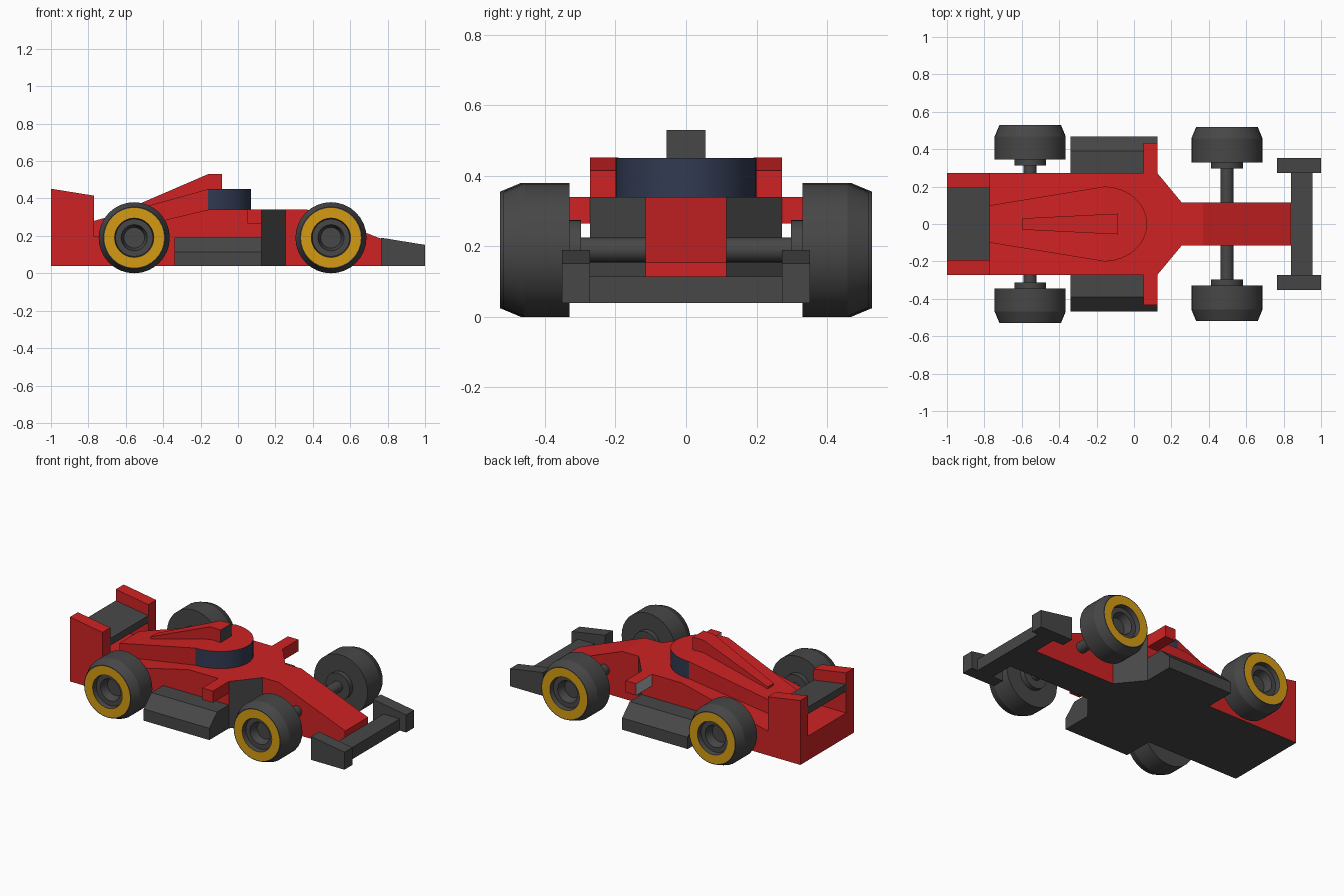
import bpy, bmesh, math

if "Cube" in bpy.data.objects:
    bpy.data.objects.remove(bpy.data.objects["Cube"])


def material(name, rgb):
    m = bpy.data.materials.new(name)
    m.diffuse_color = (*rgb, 1)
    m.use_nodes = True
    m.node_tree.nodes["Principled BSDF"].inputs["Base Color"].default_value = m.diffuse_color
    return m


RED = material("red paint", (0.62, 0.016, 0.017))
GRAY = material("dark gray", (0.063, 0.063, 0.063))
YELLOW = material("yellow ring", (0.66, 0.33, 0.006))
BLUE = material("navy glass", (0.032, 0.043, 0.085))
SILVER = material("mirror gray", (0.45, 0.45, 0.45))


def make(name, verts, faces, mats, rule=None, smooth=False):
    """Build an object; rule(normal, centre) picks the material index."""
    bm = bmesh.new()
    vs = [bm.verts.new(v) for v in verts]
    for f in faces:
        bm.faces.new([vs[i] for i in f])
    bmesh.ops.recalc_face_normals(bm, faces=bm.faces)
    bm.normal_update()
    if rule:
        for f in bm.faces:
            f.material_index = rule(f.normal, f.calc_center_median())
    me = bpy.data.meshes.new(name)
    bm.to_mesh(me)
    bm.free()
    ob = bpy.data.objects.new(name, me)
    bpy.context.collection.objects.link(ob)
    for m in mats:
        me.materials.append(m)
    if smooth:
        bpy.ops.object.select_all(action='DESELECT')
        ob.select_set(True)
        bpy.context.view_layer.objects.active = ob
        bpy.ops.object.shade_smooth_by_angle(angle=math.radians(20))
    return ob


def prism(name, pts, axis, lo, hi, mats, rule=None):
    """Extrude a 2D outline: (x, z) along y, or (y, z) along x."""
    place = (lambda p, t: (p[0], t, p[1])) if axis == 'y' else (lambda p, t: (t, p[0], p[1]))
    n = len(pts)
    verts = [place(p, t) for t in (lo, hi) for p in pts]
    faces = [range(n), range(n, 2 * n)]
    faces += [(i, (i + 1) % n, n + (i + 1) % n, n + i) for i in range(n)]
    return make(name, verts, faces, mats, rule)


def box(name, x0, x1, y0, y1, z0, z1, mats, rule=None):
    return prism(name, [(x0, z0), (x1, z0), (x1, z1), (x0, z1)], 'y', y0, y1, mats, rule)


def lathe(name, profile, x, z, side, mats, rule=None, seg=32):
    """Spin (radius, y) points around an axle line; the ends are capped."""
    verts = [(x + r * math.cos(2 * math.pi * i / seg), side * y,
              z + r * math.sin(2 * math.pi * i / seg)) for r, y in profile for i in range(seg)]
    n = len(profile)
    faces = [range(seg), range((n - 1) * seg, n * seg)]
    for j in range(n - 1):
        for i in range(seg):
            k = (i + 1) % seg
            faces.append((j * seg + i, j * seg + k, (j + 1) * seg + k, (j + 1) * seg + i))
    return make(name, verts, faces, mats, rule, smooth=True)


FLOOR = 0.04

# Body: box sections (x, half width, top), dark underside and shoulder panels
sections = [(-1, .272, .195), (-.77, .272, .195), (-.16, .272, .34), (.125, .272, .34),
            (.255, .115, .34), (.37, .115, .34), (.84, .115, .155)]
verts, faces = [], []
for x, w, top in sections:
    verts += [(x, -w, FLOOR), (x, w, FLOOR), (x, w, top), (x, -w, top)]
for s in range(len(sections) - 1):
    for i in range(4):
        a, b = s * 4 + i, s * 4 + (i + 1) % 4
        faces.append((a, b, b + 4, a + 4))
last = 4 * (len(sections) - 1)
faces += [(0, 1, 2, 3), range(last, last + 4)]
make("body", verts, faces, [RED, GRAY],
     lambda n, c: 1 if n.z < -.9 or (abs(n.y) > .3 and n.x > .3) else 0)

# Cockpit: tapered rear and rounded front with a glass band
SEG = 24
front = [(-.16 + .23 * math.cos(t), .2 * math.sin(t))
         for t in (-math.pi / 2 + math.pi * i / SEG for i in range(SEG + 1))]
outline = front + [(-.77, .1), (-.77, -.1)]
n = len(outline)
verts = [(x, y, .15) for x, y in outline]
verts += [(x, y, .28 if x < -.5 else .45) for x, y in outline]
faces = [(i, (i + 1) % n, n + (i + 1) % n, n + i) for i in range(n)]
faces += [range(n), range(n, n + SEG + 1), (n, n + SEG, n + SEG + 1, n + SEG + 2)]
make("cockpit", verts, faces, [RED, BLUE],
     lambda nm, c: 1 if abs(nm.z) < .1 and c.x > -.17 else 0, smooth=True)

# Air intake: wedge above the engine, dark opening in front
verts = []
for x, w, top in [(-.6, .03, .34), (-.16, .052, .53), (-.085, .055, .53)]:
    verts += [(x, -w, .3), (x, w, .3), (x, w, top), (x, -w, top)]
faces = [(0, 1, 2, 3), (8, 9, 10, 11)]
for s in (0, 4):
    faces += [(s + i, s + (i + 1) % 4, s + 4 + (i + 1) % 4, s + 4 + i) for i in range(4)]
make("air_intake", verts, faces, [RED, GRAY], lambda nm, c: 1 if nm.x > .9 else 0)

# Wing elements between the end plates
box("front_wing", .84, .955, -.275, .275, FLOOR, .115, [GRAY])
prism("rear_wing", [(-1, .335), (-.77, .30), (-.77, .345), (-1, .38)], 'y', -.195, .195, [GRAY])

for side, label in ((1, "left"), (-1, "right")):
    def span(a, b):
        return sorted((side * a, side * b))

    # End plates
    prism(f"rear_end_plate_{label}", [(-1, .195), (-.77, .195), (-.77, .415), (-1, .452)],
          'y', *span(.192, .272), [RED])
    prism(f"front_end_plate_{label}", [(.765, FLOOR), (1, FLOOR), (1, .152), (.765, .19)],
          'y', *span(.272, .352), [GRAY])

    # Side pod with bevelled outer edge
    prism(f"side_pod_{label}", [(side * y, z) for y, z in
          [(.26, FLOOR), (.468, FLOOR), (.468, .115), (.39, .19), (.26, .19)]],
          'x', -.34, .125, [GRAY])

    # Mirror arm, reflective at the back
    box(f"mirror_{label}", .05, .125, *span(.26, .432), .265, .34, [RED, SILVER],
        lambda nm, c: 1 if nm.x < -.9 else 0)

    # Wheels with yellow ring and recessed hub, plus inner hub and axle
    for end, x, inner, outer in (("rear", -.555, .345, .528), ("front", .497, .33, .518)):
        lathe(f"{end}_wheel_{label}",
              [(.19, inner), (.19, outer - .06), (.165, outer), (.16, outer), (.105, outer),
               (.10, outer - .03), (.07, outer - .03), (.055, outer - .08)],
              x, .19, side, [GRAY, YELLOW],
              lambda nm, c: 1 if abs(abs(c.y) - outer) < .001
              and .12 < math.hypot(c.x - x, c.z - .19) < .145 else 0)
        lathe(f"{end}_hub_{label}", [(.085, inner - .032), (.085, inner + .01)],
              x, .19, side, [GRAY])
        lathe(f"{end}_axle_{label}", [(.035, .05), (.035, inner)], x, .19, side, [GRAY], seg=24)
